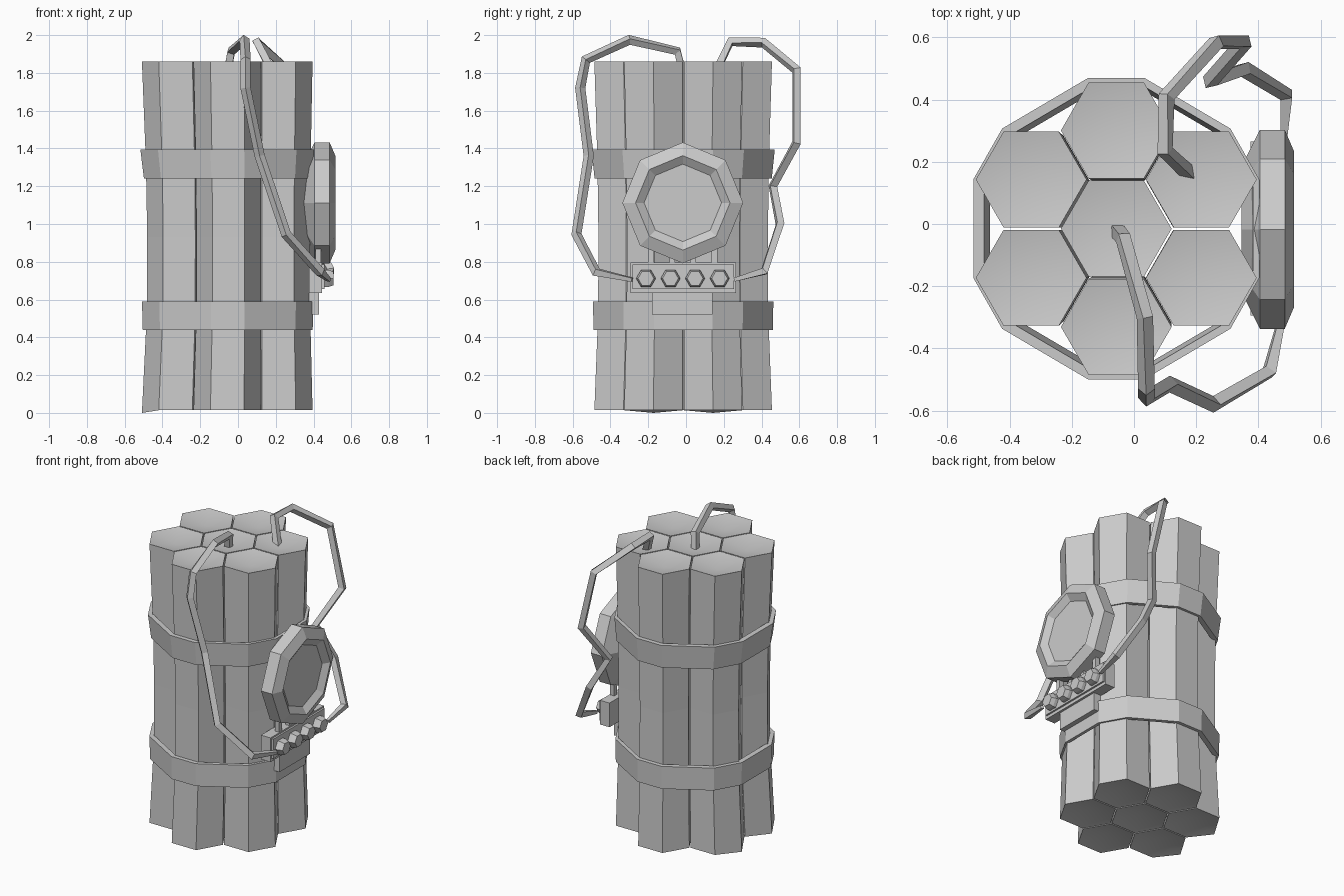
import bpy, math
from mathutils import Vector

if "Cube" in bpy.data.objects:
    bpy.data.objects.remove(bpy.data.objects["Cube"])

CX, CY = -0.057, -0.015      # centre of the bundle


def mesh_object(name, verts, faces):
    me = bpy.data.meshes.new(name)
    me.from_pydata(verts, [], faces)
    me.update()
    ob = bpy.data.objects.new(name, me)
    bpy.context.collection.objects.link(ob)
    return ob


def loft(name, rings, closed=False, dish=None):
    """Skin equal-length rings; close into a loop, or cap flat or with dished ends."""
    n, m = len(rings[0]), len(rings)
    verts = [p for r in rings for p in r]
    faces = []
    for i in range(m if closed else m - 1):
        a, b = i * n, ((i + 1) % m) * n
        faces += [(a + k, a + (k + 1) % n, b + (k + 1) % n, b + k) for k in range(n)]
    sides = len(faces)
    if dish:
        t = (m - 1) * n
        verts += dish
        faces += [((k + 1) % n, k, m * n) for k in range(n)]
        faces += [(t + k, t + (k + 1) % n, m * n + 1) for k in range(n)]
    elif not closed:
        faces += [tuple(reversed(range(n))), tuple(range((m - 1) * n, m * n))]
    ob = mesh_object(name, verts, faces)
    for p in ob.data.polygons:
        p.use_smooth = bool(dish) and p.index >= sides
    return ob


def box(name, x, y, z):
    return loft(name, [[(x[0], y[0], h), (x[1], y[0], h), (x[1], y[1], h), (x[0], y[1], h)] for h in z])


def x_ring(x, r, cy, cz, n):
    return [(x, cy + r * math.cos(2 * math.pi * k / n), cz + r * math.sin(2 * math.pi * k / n))
            for k in range(n)]


# Hexagonal sticks with shallow dished ends, squeezed a little by the straps
def stick(name, cx, cy, dip=0.0):
    rings = []
    for z, squeeze in ((0.014, 0), (0.52, 0.042), (0.93, 0.046), (1.32, 0.035), (1.86, 0)):
        ring = []
        for k in range(6):
            x = cx + 0.178 * math.cos(k * math.pi / 3)
            y = cy + 0.178 * math.sin(k * math.pi / 3)
            ring.append((x + (0.1 - x) * squeeze, y + (CY - y) * squeeze, z))
        rings.append(ring)
    x, y, z = rings[0][3]
    rings[0][3] = (x, y, z - dip)      # outer corner hangs slightly low
    loft(name, rings, dish=[(cx, cy, 0.05), (cx, cy, 1.824)])


stick("stick_centre", CX, CY)
for i in range(6):
    a = math.radians(30 + 60 * i)
    stick(f"stick_{i + 1}", CX + 0.316 * math.cos(a), CY + 0.316 * math.sin(a),
          0.014 if i in (2, 3) else 0.0)

# Straps: twelve-sided hoops, a little narrower at the lower edge
half = [(0.46, 0.158), (0.367, 0.322), (0.09, 0.485)]
outline = half + [(-x, y) for x, y in reversed(half)]
outline += [(-x, -y) for x, y in outline]


def strap(name, z0, z1, s0, s1):
    def ring(s, z):
        return [(CX + x * s + (1 - s) * 0.12, CY + y * s, z) for x, y in outline]
    loft(name, [ring(s0, z0), ring(s1, z1), ring(s1 - 0.06, z1), ring(s0 - 0.06, z0)], True)


strap("upper_strap", 1.24, 1.395, 0.967, 1.0)
strap("lower_strap", 0.44, 0.59, 0.978, 0.985)

# Octagonal clock with recessed dial
profile = [(0.345, 0.20), (0.405, 0.32), (0.485, 0.32), (0.515, 0.25), (0.485, 0.205)]
loft("clock", [x_ring(x, r, -0.017, 1.112, 8) for x, r in profile])

# Terminal block with stepped front, lower plate, pins and protruding hex screws
box("terminal_block", (0.375, 0.445), (-0.295, 0.265), (0.635, 0.795))
box("terminal_front", (0.44, 0.457), (-0.283, 0.253), (0.655, 0.785))
box("lower_plate", (0.375, 0.43), (-0.18, 0.14), (0.52, 0.66))
for i in range(4):
    y = -0.212 + 0.13 * i
    loft(f"screw_{i + 1}", [x_ring(0.45, 0.052, y, 0.712, 6), x_ring(0.478, 0.052, y, 0.712, 6),
                            x_ring(0.505, 0.042, y, 0.712, 6)])
    yp = -0.185 + 0.112 * i
    box(f"pin_{i + 1}", (0.41, 0.44), (yp - 0.015, yp + 0.015), (0.78, 0.90))


# Wires: square tubes with a mitred section at each bend
def wire(name, pts):
    pts = [Vector(p) for p in pts]
    rings, side = [], None
    for i, p in enumerate(pts):
        d_in = (p - pts[max(i - 1, 0)]).normalized()
        d_out = (pts[min(i + 1, len(pts) - 1)] - p).normalized()
        t = (d_in + d_out).normalized()
        side = side or t.orthogonal().normalized()
        side = (side - t * side.dot(t)).normalized()
        up = t.cross(side)
        r = 0.014 if i == len(pts) - 1 else 0.027
        rings.append([tuple(p + side * (r * math.cos(k * math.pi / 2)) + up * (r * math.sin(k * math.pi / 2)))
                      for k in range(4)])
    loft(name, rings)


wire("front_wire", [(-0.055, -0.02, 1.81), (-0.035, -0.045, 1.915), (0.035, -0.30, 1.975),
                    (0.04, -0.53, 1.87), (0.04, -0.56, 1.72), (0.115, -0.515, 1.36),
                    (0.255, -0.58, 0.945), (0.435, -0.475, 0.745), (0.48, -0.285, 0.705)])
wire("back_wire", [(0.18, 0.16, 1.81), (0.10, 0.235, 1.965), (0.105, 0.41, 1.96),
                   (0.265, 0.585, 1.815), (0.355, 0.585, 1.43), (0.245, 0.46, 1.20),
                   (0.355, 0.498, 1.0), (0.49, 0.415, 0.75), (0.48, 0.255, 0.705)])
